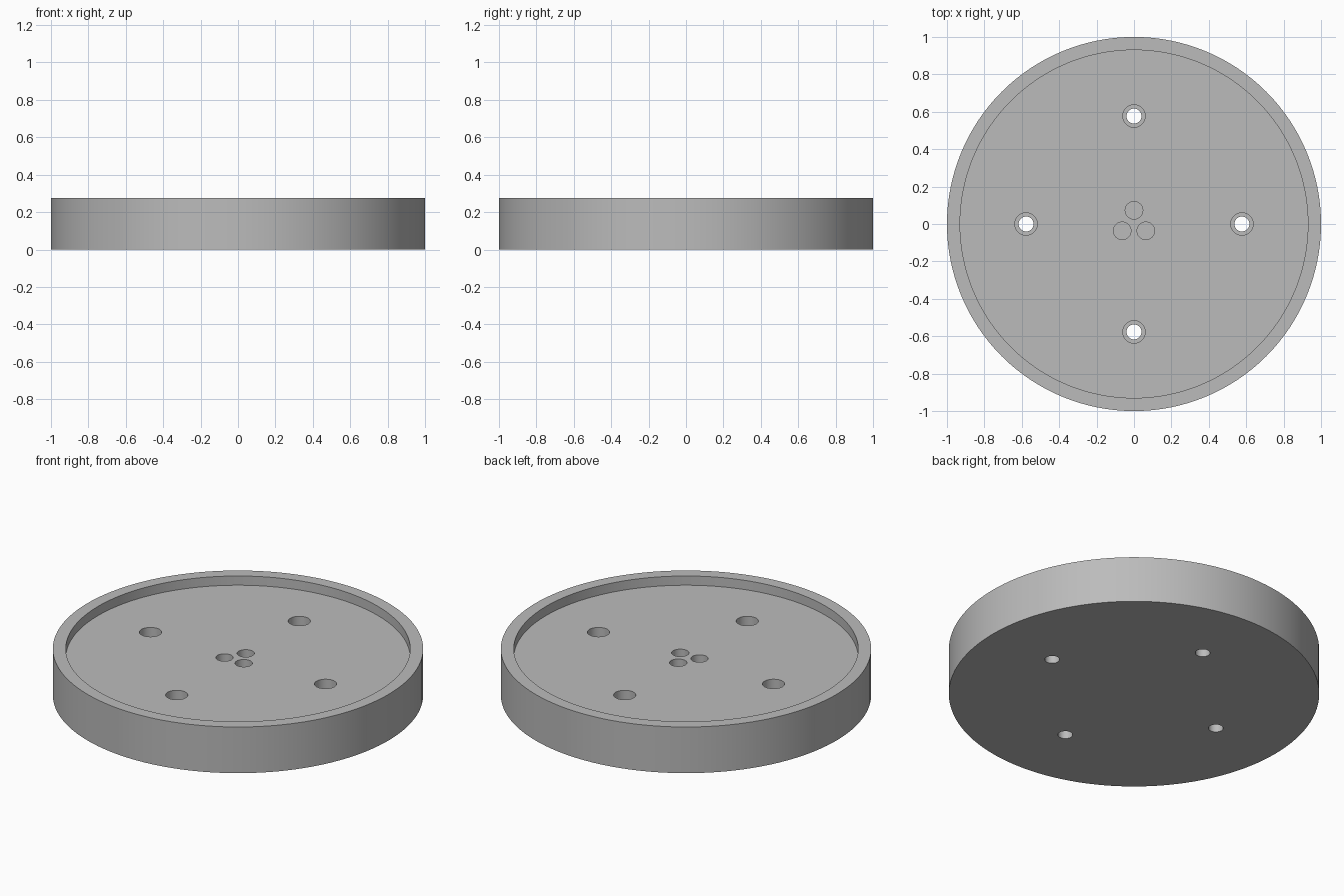
import bpy
from math import sin, cos, pi, radians

if "Cube" in bpy.data.objects:
    bpy.data.objects.remove(bpy.data.objects["Cube"], do_unlink=True)

HEIGHT, FLOOR = 0.275, 0.22

grey = bpy.data.materials.new("grey metal")
grey.use_nodes = True
colour = (0.5, 0.5, 0.5, 1)
grey.diffuse_color = colour
grey.node_tree.nodes["Principled BSDF"].inputs["Base Color"].default_value = colour


def cylinder(name, radius, bottom, top, x=0, y=0, sides=48):
    bpy.ops.mesh.primitive_cylinder_add(
        vertices=sides, radius=radius, depth=top - bottom,
        location=(x, y, (bottom + top) / 2))
    obj = bpy.context.object
    obj.name = name
    obj.data.materials.append(grey)
    return obj


def cut(body, radius, bottom, top, x=0, y=0, sides=48):
    """Subtract an upright cylinder from the body."""
    cutter = cylinder("cutter", radius, bottom, top, x, y, sides)
    cutter.hide_render = True
    mod = body.modifiers.new("cut", "BOOLEAN")
    mod.operation = "DIFFERENCE"
    mod.solver = "EXACT"
    mod.object = cutter
    bpy.context.view_layer.objects.active = body
    bpy.ops.object.modifier_apply(modifier=mod.name)
    bpy.data.objects.remove(cutter, do_unlink=True)


# Round plate with a shallow recess inside a raised rim
plate = cylinder("round_plate", 1, 0, HEIGHT, sides=128)
cut(plate, 0.93, FLOOR, HEIGHT + 0.1, sides=128)

# Four counterbored through holes
for i in range(4):
    x, y = 0.577 * cos(i * pi / 2), 0.577 * sin(i * pi / 2)
    cut(plate, 0.06, FLOOR / 2, HEIGHT, x, y)
    cut(plate, 0.04, -0.1, HEIGHT, x, y)

# Three blind holes around the centre
for i in range(3):
    a = pi / 2 + i * 2 * pi / 3
    cut(plate, 0.047, FLOOR / 2, HEIGHT, 0.073 * cos(a), 0.073 * sin(a))

bpy.ops.object.select_all(action="DESELECT")
plate.select_set(True)
bpy.context.view_layer.objects.active = plate
bpy.ops.object.shade_smooth_by_angle(angle=radians(30))
